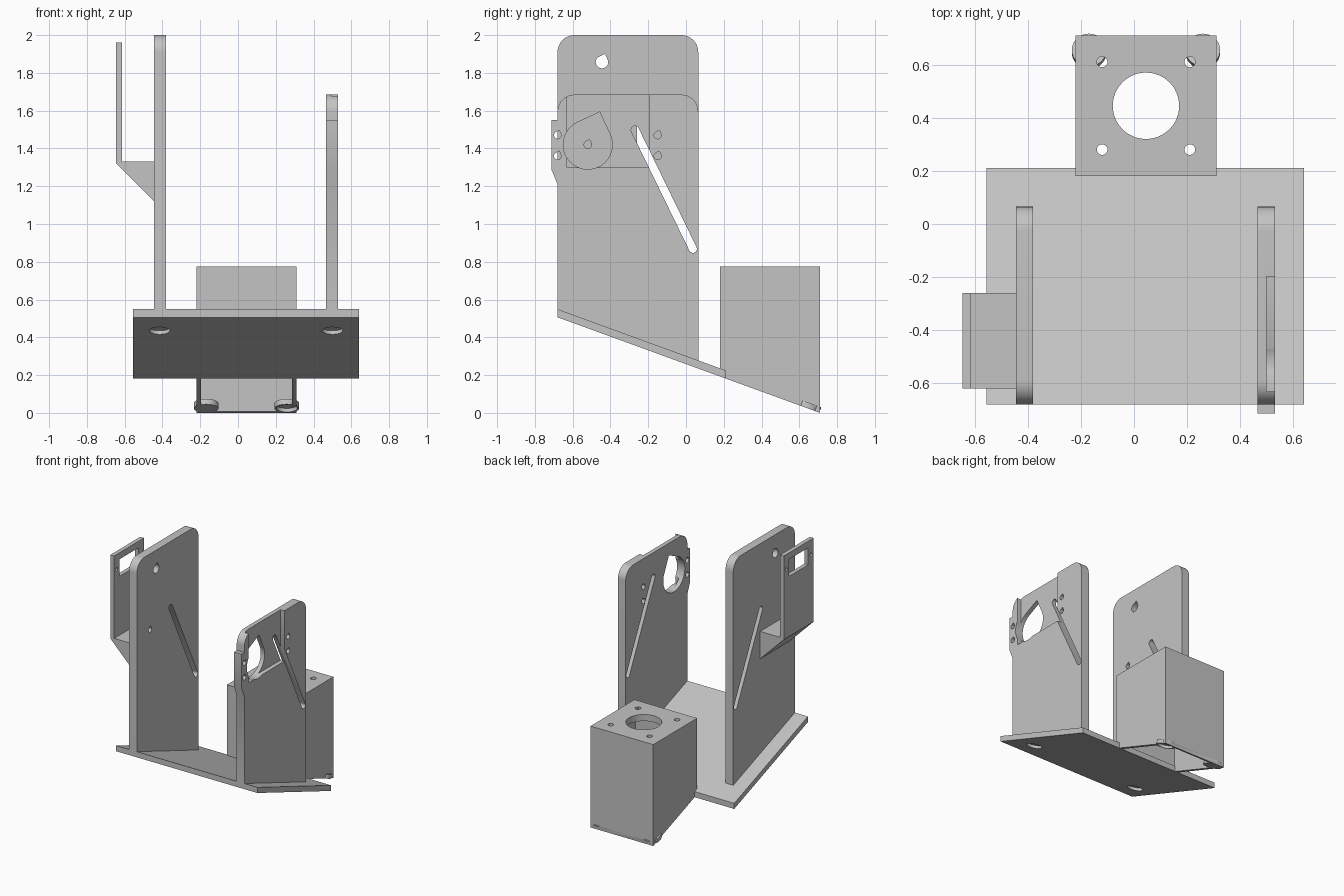
import bpy, bmesh
from math import radians, sin, cos, tan, pi, sqrt
from mathutils import Matrix, Vector

TILT = radians(20)

if "Cube" in bpy.data.objects:
    bpy.data.objects.remove(bpy.data.objects["Cube"])

grey = bpy.data.materials.new("matte_grey")
grey.use_nodes = True
GREY = (0.55, 0.55, 0.55, 1)
grey.diffuse_color = GREY
grey.node_tree.nodes["Principled BSDF"].inputs["Base Color"].default_value = GREY


def low(y):
    """Height of the sloping underside plane."""
    return tan(TILT) * (0.71 - y)


def finish(name, bm):
    bmesh.ops.recalc_face_normals(bm, faces=bm.faces)
    mesh = bpy.data.meshes.new(name)
    bm.to_mesh(mesh)
    bm.free()
    mesh.materials.append(grey)
    obj = bpy.data.objects.new(name, mesh)
    bpy.context.collection.objects.link(obj)
    return obj


def prism(name, points, a, b, axis="x"):
    """Extrude a side profile (y, z) along x, or a front profile (x, z) along y."""
    place = (lambda p: (a, p[0], p[1])) if axis == "x" else (lambda p: (p[0], a, p[1]))
    step = Vector((b - a, 0, 0)) if axis == "x" else Vector((0, b - a, 0))
    bm = bmesh.new()
    face = bm.faces.new([bm.verts.new(place(p)) for p in points])
    new = bmesh.ops.extrude_face_region(bm, geom=[face])["geom"]
    bmesh.ops.translate(bm, vec=step, verts=[v for v in new if isinstance(v, bmesh.types.BMVert)])
    return finish(name, bm)


def box(name, x, y, z):
    return prism(name, [(y[0], z[0]), (y[1], z[0]), (y[1], z[1]), (y[0], z[1])], *x)


def cylinder(name, r, depth, centre, tilt=0.0):
    bm = bmesh.new()
    bmesh.ops.create_cone(bm, cap_ends=True, segments=48, radius1=r, radius2=r, depth=depth,
                          matrix=Matrix.Translation(centre) @ Matrix.Rotation(-tilt, 4, "X"))
    return finish(name, bm)


def arc(c, r, start, end, n=10):
    return [(c[0] + r * cos(radians(start + (end - start) * i / n)),
             c[1] + r * sin(radians(start + (end - start) * i / n))) for i in range(n + 1)]


def combine(obj, others, operation="DIFFERENCE"):
    """Apply booleans one by one, then drop the helpers."""
    for other in others:
        mod = obj.modifiers.new("cut", "BOOLEAN")
        mod.solver = "EXACT"
        mod.operation = operation
        mod.object = other
        graph = bpy.context.evaluated_depsgraph_get()
        graph.update()
        mesh = bpy.data.meshes.new_from_object(obj.evaluated_get(graph))
        obj.modifiers.clear()
        obj.data = mesh
        bpy.data.objects.remove(other)


def teardrop(y, z, r, x):
    """Hole with a pointed top, leaning with the tilt."""
    top = 90 - 20
    tip = (y + r * sqrt(2) * cos(radians(top)), z + r * sqrt(2) * sin(radians(top)))
    return prism("cutter", arc((y, z), r, top + 45, top + 315, 32) + [tip], *x)


def slot(x):
    a, b, r = Vector((-0.27, 1.498)), Vector((0.037, 0.868)), 0.021
    return prism("cutter", arc(a, r, 26, 206) + arc(b, r, 206, 386), *x)


def pocket(x, y):
    return cylinder("cutter", 0.055, 0.04, (x, y, low(y)), TILT)


# Sloping base plate with two blind pockets underneath
F, B, THICK = -0.68, 0.21, 0.043
base = prism("base_plate", [(F, low(F)), (B, low(B)), (B, low(B) + THICK), (F, low(F) + THICK)],
             -0.555, 0.64)
combine(base, [pocket(-0.415, -0.485), pocket(0.5, -0.485)])


# Upright walls with rounded top corners
def wall_profile(top, front_extra=()):
    back, r = 0.065, 0.09
    return ([(F, low(F) + THICK - 0.01), (back, low(back) + THICK - 0.01)]
            + arc((back - r, top - r), r, 0, 90) + arc((F + r, top - r), r, 90, 180)
            + list(front_extra))


WR = (-0.445, -0.38)
CUT_R = (-0.5, -0.3)
tall_wall = prism("tall_wall", wall_profile(2.0), *WR)
combine(tall_wall, [slot(CUT_R), teardrop(-0.445, 1.857, 0.033, CUT_R),
                    teardrop(-0.52, 1.42, 0.02, CUT_R)])

# Shorter wall with a front lug, motor opening and shallow recess
CUT_L = (0.4, 0.6)
lug = [(F, 1.55), (-0.713, 1.55), (-0.713, 1.29), (F, 1.21)]
short_wall = prism("short_wall", wall_profile(1.685, lug), 0.465, 0.53)
holes = [teardrop(y, z, 0.019, CUT_L) for y in (-0.68, -0.15) for z in (1.36, 1.47)]
combine(short_wall, [box("cutter", (0.498, 0.6), (-0.63, -0.197), (1.3, 1.8)),
                     teardrop(-0.52, 1.42, 0.13, CUT_L), slot(CUT_L)] + holes)

# Side bracket: solid wedge carrying a thin panel with a window
prism("bracket_wedge", [(-0.645, 1.32), (-0.44, 1.115), (-0.44, 1.33), (-0.645, 1.33)],
      -0.62, -0.26, "y")
panel = box("window_panel", (-0.645, -0.613), (-0.62, -0.26), (1.325, 1.96))
CUT_P = (-0.7, -0.5)
combine(panel, [box("cutter", CUT_P, (-0.555, -0.325), (1.78, 1.91))]
        + [teardrop(y, 1.845, 0.012, CUT_P) for y in (-0.59, -0.29)])

# Open-bottomed motor housing cut off along the slope
CX, CY = 0.045, 0.445
housing = prism("motor_housing", [(0.18, low(0.18)), (0.71, low(0.71)), (0.71, 0.775), (0.18, 0.775)],
                -0.22, 0.31)
combine(housing, [box("cutter", (-0.197, 0.287), (0.203, 0.687), (-0.3, 0.725)),
                  cylinder("cutter", 0.125, 0.3, (CX, CY, 0.775))]
        + [cylinder("cutter", 0.02, 0.3, (CX + sx * 0.165, CY + sy * 0.165, 0.775))
           for sx in (-1, 1) for sy in (-1, 1)])

# Round feet with blind pockets in the housing's rear corners
EY, EH = 0.645, 0.03
up = Vector((0, sin(TILT), cos(TILT)))
feet = [(CX - 0.214, EY), (CX + 0.214, EY)]
combine(housing, [cylinder("foot", 0.065, EH, Vector((x, y, low(y))) + up * EH / 2, TILT)
                  for x, y in feet], "UNION")
combine(housing, [pocket(x, y) for x, y in feet])

# Smooth the round holes and corners, keeping edges sharp
bpy.ops.object.select_all(action="DESELECT")
for part in (base, tall_wall, short_wall, panel, housing):
    part.select_set(True)
    bpy.context.view_layer.objects.active = part
bpy.ops.object.shade_smooth_by_angle(angle=radians(30))
